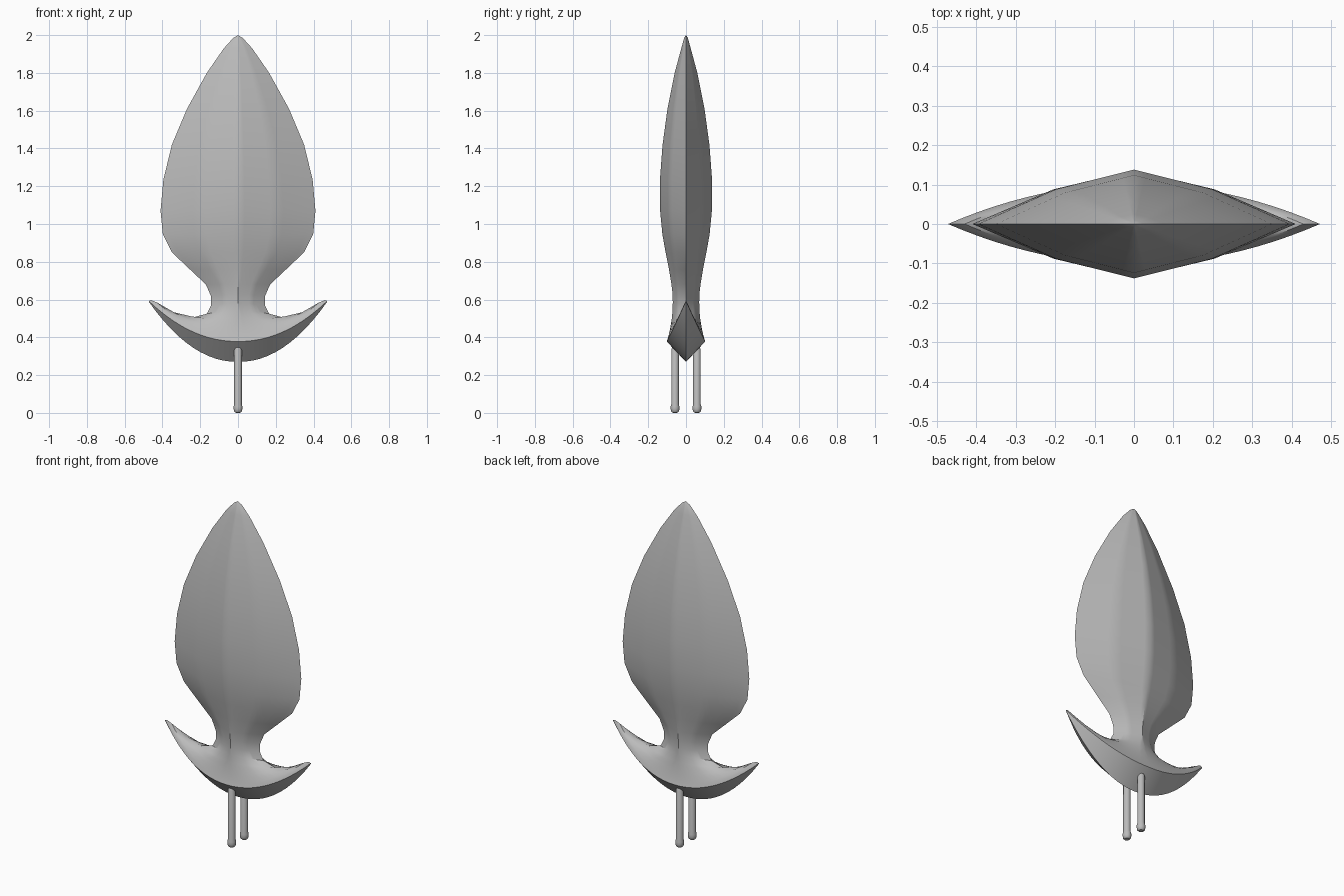
import bpy, bmesh, math

cube = bpy.data.objects.get("Cube")
if cube:
    bpy.data.objects.remove(cube, do_unlink=True)

metal = bpy.data.materials.new("grey_metal")
metal.use_nodes = True
grey = (0.5, 0.5, 0.5, 1)
metal.diffuse_color = grey
metal.node_tree.nodes["Principled BSDF"].inputs["Base Color"].default_value = grey


def finish(name, bm, mirror, angle):
    """Turn a bmesh into a mirrored, smooth-shaded object."""
    bmesh.ops.remove_doubles(bm, verts=bm.verts, dist=0.0005)
    bmesh.ops.recalc_face_normals(bm, faces=bm.faces)
    mesh = bpy.data.meshes.new(name)
    bm.to_mesh(mesh)
    bm.free()
    obj = bpy.data.objects.new(name, mesh)
    bpy.context.collection.objects.link(obj)
    mesh.materials.append(metal)
    bpy.ops.object.select_all(action='DESELECT')
    obj.select_set(True)
    bpy.context.view_layer.objects.active = obj
    mod = obj.modifiers.new("Mirror", 'MIRROR')
    mod.use_axis = mirror
    mod.merge_threshold = 0.0005
    bpy.ops.object.modifier_apply(modifier=mod.name)
    # consistent outward normals after mirroring
    fix = bmesh.new()
    fix.from_mesh(mesh)
    bmesh.ops.recalc_face_normals(fix, faces=fix.faces)
    fix.to_mesh(mesh)
    fix.free()
    bpy.ops.object.shade_smooth_by_angle(angle=math.radians(angle))
    return obj


# Blade and crescent guard: rows running from the centre line to the outline
# (edge x, edge z, centre thickness, centre z, guard blend)
ROWS = [
    (0, 2, 0, 2, 0), (0.025, 1.985, 0.01, 1.985, 0),
    (0.075, 1.93, 0.025, 1.93, 0), (0.165, 1.8, 0.06, 1.8, 0),
    (0.27, 1.61, 0.098, 1.61, 0), (0.35, 1.42, 0.124, 1.42, 0),
    (0.395, 1.235, 0.138, 1.235, 0), (0.41, 1.07, 0.137, 1.07, 0),
    (0.398, 0.945, 0.125, 0.945, 0), (0.35, 0.85, 0.108, 0.85, 0),
    (0.255, 0.76, 0.09, 0.76, 0), (0.17, 0.68, 0.077, 0.68, 0),
    (0.144, 0.62, 0.071, 0.63, 0), (0.142, 0.57, 0.07, 0.585, 0),
    (0.165, 0.525, 0.071, 0.545, 0.2), (0.24, 0.505, 0.075, 0.5, 0.5),
    (0.35, 0.535, 0.083, 0.45, 0.8), (0.43, 0.585, 0.092, 0.41, 1),
    (0.46, 0.597, 0.098, 0.39, 1), (0.472, 0.592, 0.102, 0.378, 1),
    (0.472, 0.588, 0, 0.27, 1),
]
STEPS = 12
bm = bmesh.new()
grid = []
for ex, ez, t, cz, k in ROWS:
    row = []
    for i in range(STEPS + 1):
        u = i / STEPS
        flat = 1 - 0.72 * u if u < 0.5 else 1.28 * (1 - u)
        depth = (1 - k) * flat + k * (1 - u ** 2)
        z = cz + (ez - cz) * u ** (1 + 1.1 * k)
        row.append(bm.verts.new((ex * u, -t * depth, z)))
    grid.append(row)
for a, b in zip(grid, grid[1:]):
    for i in range(STEPS):
        bm.faces.new((a[i], a[i + 1], b[i + 1], b[i]))
finish("blade_and_guard", bm, (True, True, False), 30)

# Pair of round prongs with slightly swollen feet
PROFILE = [(0, 0), (0.014, 0.001), (0.021, 0.008), (0.023, 0.02),
           (0.023, 0.035), (0.02, 0.045), (0.02, 0.335), (0.015, 0.346), (0, 0.35)]
bm = bmesh.new()
points = [bm.verts.new((r, 0, z)) for r, z in PROFILE]
edges = [bm.edges.new(pair) for pair in zip(points, points[1:])]
bmesh.ops.spin(bm, geom=points + edges, cent=(0, 0, 0), axis=(0, 0, 1),
               angle=math.tau, steps=20)
bmesh.ops.translate(bm, verts=bm.verts, vec=(0, -0.058, 0))
finish("prongs", bm, (False, True, False), 40)
